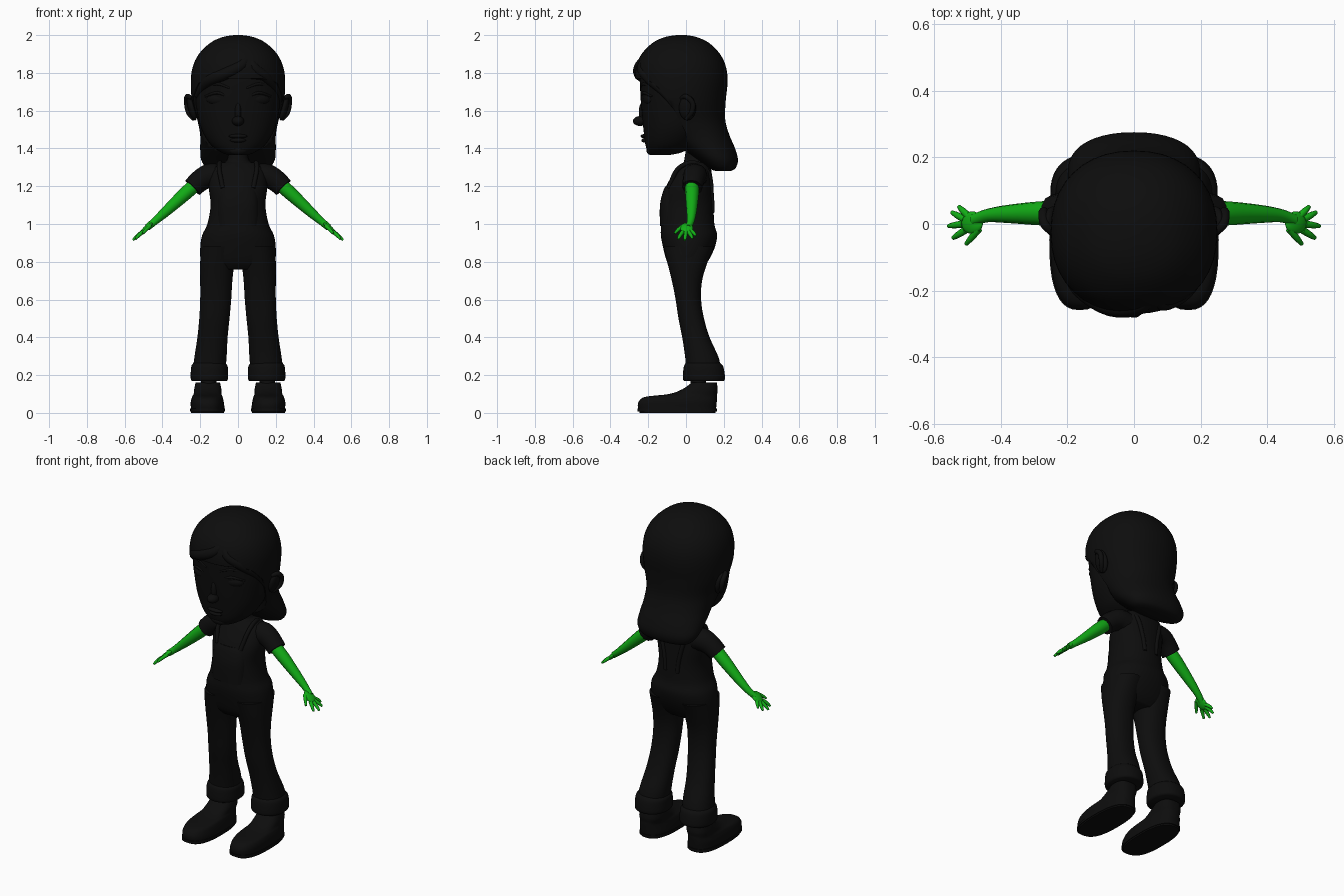
import bpy, bmesh
from math import cos, sin, pi, copysign, radians
from mathutils import Vector, Matrix

cube = bpy.data.objects.get("Cube")
if cube:
    bpy.data.objects.remove(cube, do_unlink=True)


def material(name, rgb):
    m = bpy.data.materials.new(name)
    m.use_nodes = True
    m.diffuse_color = (*rgb, 1)
    bsdf = m.node_tree.nodes["Principled BSDF"]
    bsdf.inputs["Base Color"].default_value = (*rgb, 1)
    return m


BLACK = material("soft black", (0.004, 0.004, 0.004))
GREEN = material("bright green", (0.006, 0.42, 0.008))


def finish(ob, mat, mirror=False):
    ob.data.materials.clear()
    ob.data.materials.append(mat)
    bpy.ops.object.select_all(action='DESELECT')
    ob.select_set(True)
    bpy.context.view_layer.objects.active = ob
    bpy.ops.object.shade_smooth_by_angle(angle=radians(50))
    if mirror:
        ob.modifiers.new("Mirror", 'MIRROR').use_mirror_merge = False
    return ob


def from_bmesh(name, bm, mat, mirror=False):
    bmesh.ops.recalc_face_normals(bm, faces=bm.faces)
    me = bpy.data.meshes.new(name)
    bm.to_mesh(me)
    bm.free()
    ob = bpy.data.objects.new(name, me)
    bpy.context.collection.objects.link(ob)
    return finish(ob, mat, mirror)


def smooth_rows(rows, steps=4):
    """Catmull-Rom through the given rows."""
    pts = [Vector(r) for r in rows]
    pts = [pts[0]] + pts + [pts[-1]]
    out = []
    for a, b, c, d in zip(pts, pts[1:], pts[2:], pts[3:]):
        for i in range(steps):
            t = i / steps
            out.append(b + (c - a) * (t / 2) + (a * 2 - b * 5 + c * 4 - d) * (t * t / 2)
                       + (b * 3 - a - c * 3 + d) * (t ** 3 / 2))
    return out + [pts[-1]]


def loft(name, rows, mat=BLACK, mirror=False, power=2.2, sides=40):
    """Rows are (z, x min, x max, y front, y back)."""
    bm = bmesh.new()
    rings = []
    for z, x0, x1, y0, y1 in smooth_rows(rows):
        ring = []
        for k in range(sides):
            c, s = cos(2 * pi * k / sides), sin(2 * pi * k / sides)
            u = copysign(abs(c) ** (2 / power), c)
            v = copysign(abs(s) ** (2 / power), s)
            ring.append(bm.verts.new(((x0 + x1 + (x1 - x0) * u) / 2,
                                      (y0 + y1 + (y1 - y0) * v) / 2, z)))
        rings.append(ring)
    for a, b in zip(rings, rings[1:]):
        for k in range(sides):
            n = (k + 1) % sides
            bm.faces.new((a[k], a[n], b[n], b[k]))
    bm.faces.new(rings[0])
    bm.faces.new(rings[-1])
    return from_bmesh(name, bm, mat, mirror)


def centred(rows):
    return [(z, -w, w, f, b) for z, w, f, b in rows]


def tube(name, pts, mat=BLACK, mirror=True):
    """Points are (x, y, z, radius)."""
    cu = bpy.data.curves.new(name, 'CURVE')
    cu.dimensions = '3D'
    cu.bevel_depth = 1
    cu.bevel_resolution = 4
    cu.use_fill_caps = True
    path = smooth_rows(pts)
    sp = cu.splines.new('POLY')
    sp.points.add(len(path) - 1)
    for p, q in zip(sp.points, path):
        p.co = (q[0], q[1], q[2], 1)
        p.radius = q[3]
    ob = bpy.data.objects.new(name, cu)
    bpy.context.collection.objects.link(ob)
    bpy.ops.object.select_all(action='DESELECT')
    ob.select_set(True)
    bpy.context.view_layer.objects.active = ob
    bpy.ops.object.convert(target='MESH')
    return finish(bpy.context.object, mat, mirror)


def blob(name, loc, size, mat=BLACK, mirror=False, turn=0, axis='Y'):
    bm = bmesh.new()
    m = Matrix.Translation(loc) @ Matrix.Rotation(radians(turn), 4, axis) @ Matrix.Diagonal((*size, 1))
    bmesh.ops.create_uvsphere(bm, u_segments=24, v_segments=14, radius=1, matrix=m)
    return from_bmesh(name, bm, mat, mirror)


# Torso and overalls
loft("torso", centred([
    (.76, .16, -.07, .08), (.8, .195, -.1, .115), (.87, .2, -.12, .15),
    (.94, .19, -.133, .165), (1, .162, -.132, .15), (1.1, .145, -.13, .145),
    (1.2, .155, -.105, .14), (1.28, .145, -.055, .135), (1.32, .11, -.02, .12),
    (1.335, .06, -.01, .11), (1.4, .05, 0, .1)]))
loft("bib", centred([(.99, .11, -.138, 0), (1.1, .11, -.138, 0), (1.17, .1, -.122, 0),
                     (1.2, .08, -.108, 0)]), power=2.5)
tube("straps", [(.08, -.09, 1.19, .012), (.1, -.045, 1.29, .012), (.095, .04, 1.325, .012),
                (.08, .12, 1.27, .012), (.05, .136, 1.15, .012), (.04, .14, 1.06, .012)])
tube("sleeves", [(.09, .05, 1.25, .065), (.15, .047, 1.255, .064), (.2, .04, 1.23, .058),
                 (.24, .033, 1.193, .054)])

# Legs, cuffs and shoes
loft("trouser_legs", [
    (.24, .065, .238, 0, .185), (.3, .06, .23, -.005, .17), (.4, .055, .215, -.02, .125),
    (.5, .045, .205, -.04, .095), (.6, .036, .2, -.055, .08), (.7, .03, .2, -.075, .085),
    (.8, .018, .2, -.1, .115), (.88, .005, .195, -.12, .15)], mirror=True)
loft("cuffs", [(.168, .062, .243, -.008, .198), (.18, .053, .25, -.016, .206),
               (.22, .053, .25, -.015, .203), (.25, .056, .246, -.01, .195),
               (.265, .07, .235, 0, .18)], mirror=True)
loft("ankles", [(.1, .115, .195, .025, .105), (.24, .115, .195, .025, .105)], mirror=True)
loft("shoes", [(0, .075, .25, -.245, .155), (.03, .072, .25, -.255, .16),
               (.06, .076, .25, -.25, .163), (.085, .082, .243, -.215, .165),
               (.1, .088, .235, -.09, .165), (.125, .088, .232, -.02, .168),
               (.16, .095, .225, .03, .163)], mirror=True, power=2.6)
loft("soles", [(.008, .07, .254, -.258, .163), (.022, .07, .254, -.258, .163)],
     mirror=True, power=2.6)

# Arms and hands
tube("arms", [(.22, .032, 1.213, .036), (.28, .032, 1.16, .036), (.38, .03, 1.068, .027),
              (.44, .025, 1.015, .02), (.48, .012, .982, .018)], GREEN)
blob("palms", (.485, .004, .977), (.042, .034, .014), GREEN, True, 42)
knuckle = {"index": (.505, -.018, .957), "middle": (.512, 0, .953),
           "ring": (.508, .014, .957), "little": (.495, .022, .968), "thumb": (.465, -.015, .99)}
tip = {"index": (.542, -.042, .92), "middle": (.556, -.006, .914),
       "ring": (.546, .035, .923), "little": (.525, .052, .938), "thumb": (.503, -.06, .95)}
for finger, a in knuckle.items():
    b = Vector(tip[finger])
    mid = Vector(a).lerp(b, .6)
    mid.z += .003
    tube(finger + "_fingers", [(*a, .011), (*mid, .0095), (*b, .006)], GREEN)

# Face
loft("head", centred([
    (1.365, .05, -.18, -.09), (1.38, .09, -.2, -.02), (1.42, .145, -.215, .04),
    (1.5, .193, -.225, .1), (1.6, .218, -.235, .14), (1.7, .233, -.242, .17),
    (1.8, .23, -.24, .18), (1.9, .17, -.19, .14), (1.95, .08, -.1, .06)]))
blob("nose", (0, -.243, 1.545), (.032, .038, .026))
blob("nose_bridge", (0, -.225, 1.59), (.018, .025, .06))
blob("upper_lip", (0, -.222, 1.465), (.05, .018, .011))
blob("lower_lip", (0, -.218, 1.443), (.042, .018, .012))
blob("chin", (0, -.185, 1.39), (.05, .025, .025))
blob("eyes", (.115, -.197, 1.66), (.055, .025, .03), BLACK, True, 20, 'Z')
tube("eyelids", [(.05, -.228, 1.67, .004), (.11, -.225, 1.695, .008), (.175, -.178, 1.675, .005)])
tube("eyebrows", [(.045, -.238, 1.72, .005), (.11, -.222, 1.742, .008), (.18, -.172, 1.722, .004)])

# Ears
blob("ears", (.243, .008, 1.615), (.022, .045, .068), BLACK, True, 14)
tube("ear_rims", [(.235, .0, 1.555, .01), (.262, .03, 1.59, .013), (.272, .035, 1.64, .014),
                  (.268, .0, 1.675, .014), (.245, -.025, 1.665, .01)])

# Hair with the face opening cut away
hair = loft("hair", centred([
    (1.28, .12, .16, .235), (1.295, .165, .12, .262), (1.34, .195, .06, .275),
    (1.4, .2, -.02, .26), (1.47, .2, -.1, .23), (1.55, .215, -.2, .208),
    (1.65, .243, -.25, .21), (1.75, .25, -.268, .22), (1.83, .24, -.265, .212),
    (1.9, .207, -.235, .18), (1.96, .145, -.175, .12), (1.99, .08, -.11, .055),
    (2, .02, -.05, 0)]))
outline = [(-.4, 1.77), (-.24, 1.77), (-.17, 1.745), (-.1, 1.67), (-.05, 1.58),
           (0, 1.48), (.02, 1.25), (-.4, 1.25)]
bm = bmesh.new()
face = bm.faces.new([bm.verts.new((-.5, y, z)) for y, z in outline])
wall = bmesh.ops.extrude_face_region(bm, geom=[face])["geom"]
bmesh.ops.translate(bm, vec=(1, 0, 0), verts=[g for g in wall if isinstance(g, bmesh.types.BMVert)])
cutter = from_bmesh("face_cutter", bm, BLACK)
cutter.hide_render = True
cut = hair.modifiers.new("Face opening", 'BOOLEAN')
cut.operation = 'DIFFERENCE'
cut.solver = 'EXACT'
cut.object = cutter
bpy.context.view_layer.objects.active = hair
bpy.ops.object.modifier_apply(modifier=cut.name)
bpy.data.objects.remove(cutter, do_unlink=True)

# Swept fringe on either side of the parting
tube("fringe_right", [(.06, -.2, 1.9, .015), (.02, -.24, 1.84, .03), (-.07, -.245, 1.795, .032),
                      (-.16, -.19, 1.755, .03), (-.215, -.1, 1.68, .018)], mirror=False)
tube("fringe_left", [(.06, -.2, 1.9, .015), (.085, -.235, 1.83, .025), (.15, -.2, 1.775, .028),
                     (.205, -.12, 1.7, .022), (.22, -.06, 1.62, .012)], mirror=False)
